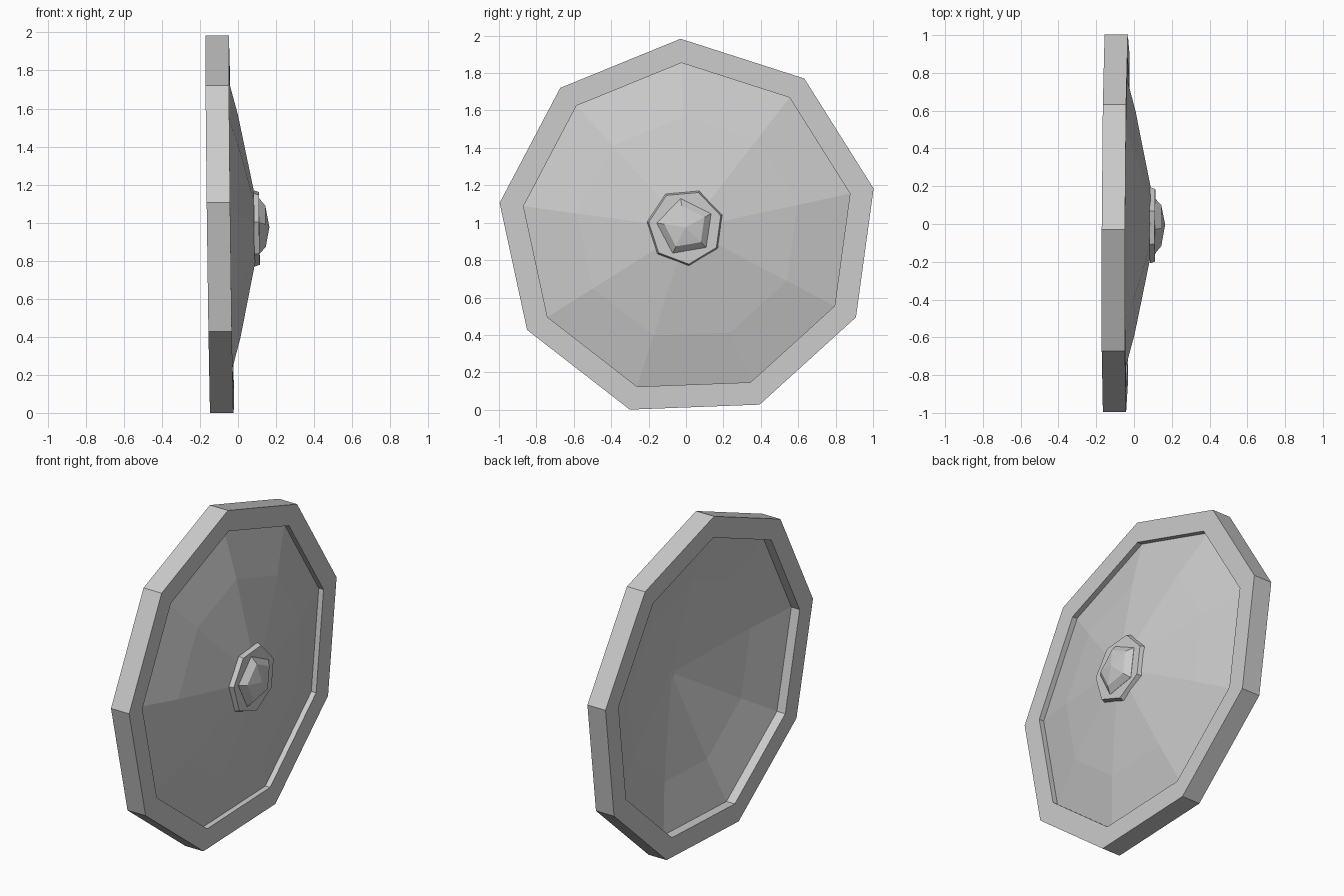
import bpy, bmesh
from math import sin, cos, radians, tau

if "Cube" in bpy.data.objects:
    bpy.data.objects.remove(bpy.data.objects["Cube"])

TILT_Y, TILT_Z = 0.005, -0.0125   # the disc leans very slightly off the x axis


def lathe(name, sides, phase, profile, centre, closed=False):
    """Revolve (radius, x) points about the x axis; phase is the angle from up."""
    cy, cz = centre
    bm = bmesh.new()
    rings = []
    for r, x in profile:
        ring = []
        for i in range(1 if r == 0 else sides):
            a = radians(phase) + tau * i / sides
            dy, dz = r * sin(a), r * cos(a)
            ring.append(bm.verts.new((x + TILT_Y * dy + TILT_Z * dz, cy + dy, cz + dz)))
        rings.append(ring)
    pairs = list(zip(rings, rings[1:]))
    if closed:
        pairs.append((rings[-1], rings[0]))
    for a, b in pairs:
        for i in range(sides):
            j = (i + 1) % sides
            quad = [a[i % len(a)], a[j % len(a)], b[j % len(b)], b[i % len(b)]]
            bm.faces.new(list(dict.fromkeys(quad)))
    bmesh.ops.recalc_face_normals(bm, faces=bm.faces)
    mesh = bpy.data.meshes.new(name)
    bm.to_mesh(mesh)
    bm.free()
    obj = bpy.data.objects.new(name, mesh)
    bpy.context.collection.objects.link(obj)
    return obj


DISC = (0.01, 0.968)
BOSS = (-0.003, 0.976)

# Nine-sided rim band
lathe("rim", 9, -2.2, [(1.016, -0.158), (1.016, -0.035), (0.887, -0.035), (0.887, -0.158)],
      DISC, closed=True)

# Shallow conical shell set inside the rim, hollow at the back
lathe("shield_face", 9, -2.2,
      [(0, 0.125), (0.6, 0.007), (0.889, -0.068), (0.889, -0.102), (0.6, -0.027), (0, 0.091)],
      DISC)

# Seven-sided plate under the boss
lathe("boss_plate", 7, 20.6, [(0, 0.085), (0.207, 0.085), (0.198, 0.112), (0, 0.112)], BOSS)

# Five-sided faceted boss
lathe("boss_dome", 5, -9.7, [(0, 0.105), (0.155, 0.105), (0.155, 0.113), (0.115, 0.145), (0, 0.165)], BOSS)
